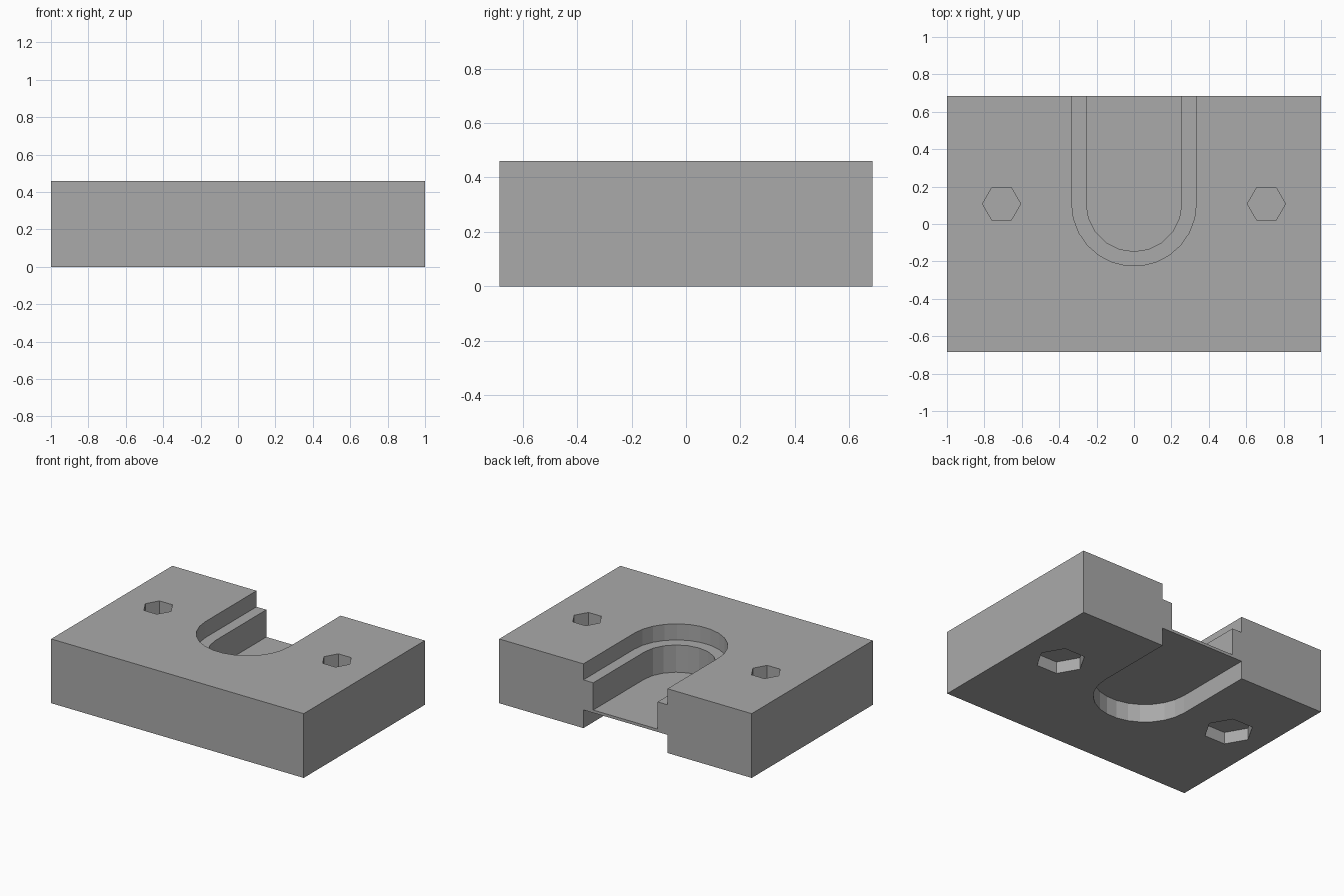
import bpy
import bmesh
from math import cos, sin, pi

if "Cube" in bpy.data.objects:
    bpy.data.objects.remove(bpy.data.objects["Cube"], do_unlink=True)

HALF_X, HALF_Y, HEIGHT = 1.0, 0.685, 0.46
CENTRE_Y = 0.108      # shared centre line of the slot arc and the holes
WEB_LOW, WEB_HIGH = 0.13, 0.15

grey = bpy.data.materials.new("plain grey")
grey.use_nodes = True
colour = (0.40, 0.40, 0.40, 1)
grey.diffuse_color = colour
grey.node_tree.nodes["Principled BSDF"].inputs["Base Color"].default_value = colour


def prism(name, outline, low, high):
    """Extrude a flat outline between two heights."""
    bm = bmesh.new()
    base = bm.faces.new([bm.verts.new((x, y, low)) for x, y in outline])
    grown = bmesh.ops.extrude_face_region(bm, geom=[base])
    top = [v for v in grown["geom"] if isinstance(v, bmesh.types.BMVert)]
    bmesh.ops.translate(bm, verts=top, vec=(0, 0, high - low))
    bmesh.ops.recalc_face_normals(bm, faces=bm.faces)
    mesh = bpy.data.meshes.new(name)
    bm.to_mesh(mesh)
    bm.free()
    mesh.materials.append(grey)
    obj = bpy.data.objects.new(name, mesh)
    bpy.context.collection.objects.link(obj)
    return obj


def slot(radius, steps):
    """U shape, round at the front and open past the back."""
    arc = [(radius * cos(pi + pi * i / steps),
            CENTRE_Y + radius * sin(pi + pi * i / steps)) for i in range(steps + 1)]
    return arc + [(radius, 1), (-radius, 1)]


def hexagon(x, radius):
    return [(x + radius * cos(i * pi / 3), CENTRE_Y + radius * sin(i * pi / 3))
            for i in range(6)]


def cut(target, outline, low, high):
    cutter = prism("cutter", outline, low, high)
    cutter.hide_render = True
    mod = target.modifiers.new("cut", "BOOLEAN")
    mod.operation = "DIFFERENCE"
    mod.solver = "EXACT"
    mod.object = cutter
    bpy.context.view_layer.objects.active = target
    bpy.ops.object.modifier_apply(modifier=mod.name)
    bpy.data.objects.remove(cutter, do_unlink=True)


# Solid block
block = prism("mounting_block", [(-HALF_X, -HALF_Y), (HALF_X, -HALF_Y),
                                 (HALF_X, HALF_Y), (-HALF_X, HALF_Y)], 0, HEIGHT)

# Stepped slot above a thin web, wide slot below it
cut(block, slot(0.333, 13), 0.345, 1)
cut(block, slot(0.255, 10), WEB_HIGH, 1)
cut(block, slot(0.333, 13), -1, WEB_LOW)

# Small hexagonal holes from above, wider pockets from below
for side in (-1, 1):
    cut(block, hexagon(side * 0.708, 0.102), 0.105, 1)
    cut(block, hexagon(side * 0.708, 0.162), -1, 0.085)
